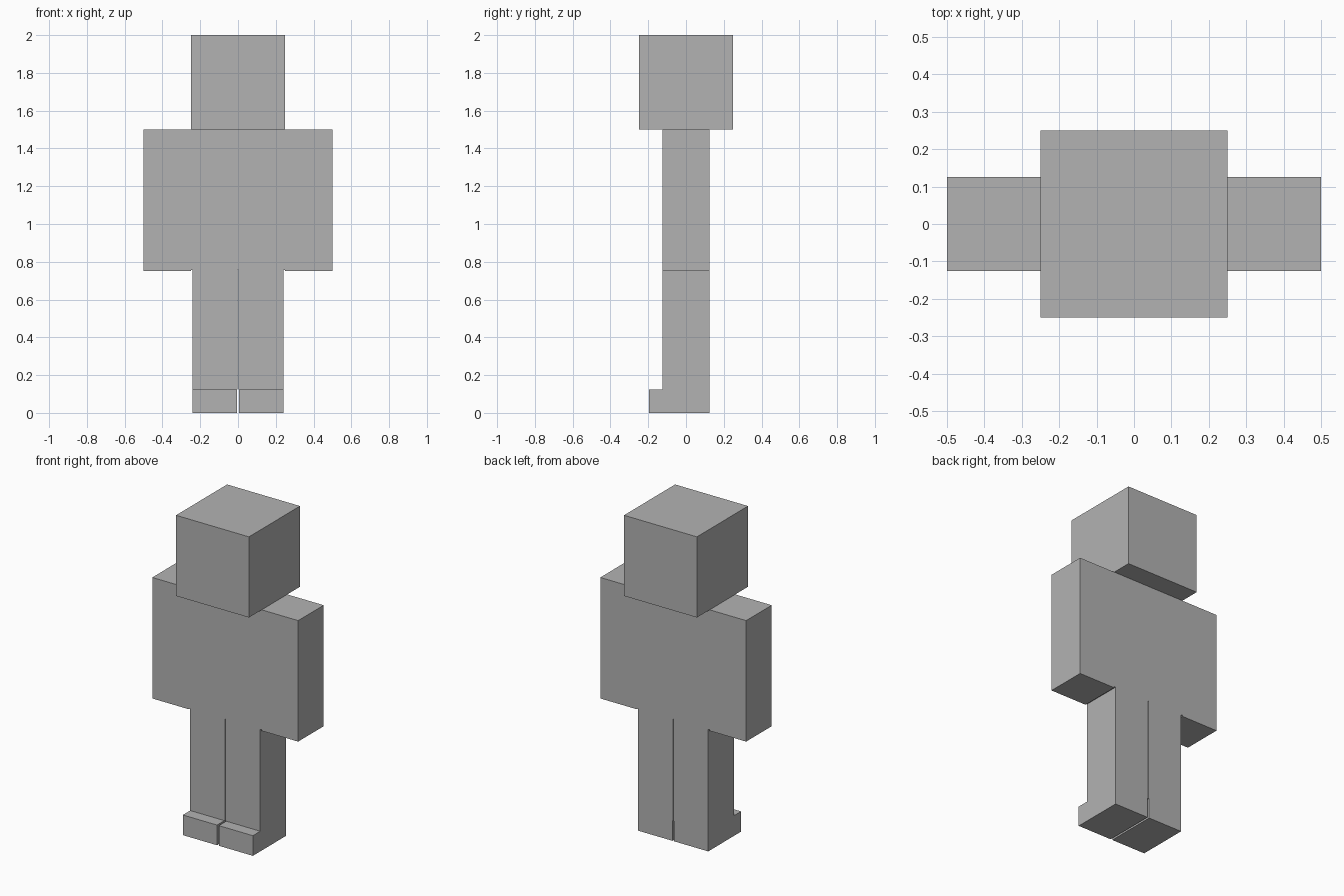
import bpy

if "Cube" in bpy.data.objects:
    bpy.data.objects.remove(bpy.data.objects["Cube"])

grey = bpy.data.materials.new("plain_grey")
grey.diffuse_color = (0.45, 0.45, 0.45, 1)
grey.use_nodes = True
grey.node_tree.nodes["Principled BSDF"].inputs["Base Color"].default_value = grey.diffuse_color


def box(name, lo, hi):
    """Axis-aligned box between two corners."""
    bpy.ops.mesh.primitive_cube_add(size=1)
    ob = bpy.context.object
    ob.name = name
    for v in ob.data.vertices:
        v.co = [lo[i] if v.co[i] < 0 else hi[i] for i in range(3)]
    ob.data.materials.append(grey)
    return ob


def mirrored_box(name, lo, hi):
    """Box on the +x side with its twin on the -x side."""
    box(name + "_left", lo, hi)
    box(name + "_right", (-hi[0], lo[1], lo[2]), (-lo[0], hi[1], hi[2]))


# Head and torso
box("head", (-0.25, -0.25, 1.5), (0.25, 0.25, 2.0))
box("torso", (-0.25, -0.125, 0.757), (0.25, 0.125, 1.5))

# Arms flush with the torso
mirrored_box("arm", (0.25, -0.125, 0.75), (0.5, 0.125, 1.5))

# Legs with a hairline gap, and feet that stick out forward
mirrored_box("leg", (0.002, -0.125, 0.125), (0.24, 0.125, 0.757))
mirrored_box("foot", (0.006, -0.197, 0.0), (0.24, 0.125, 0.125))
